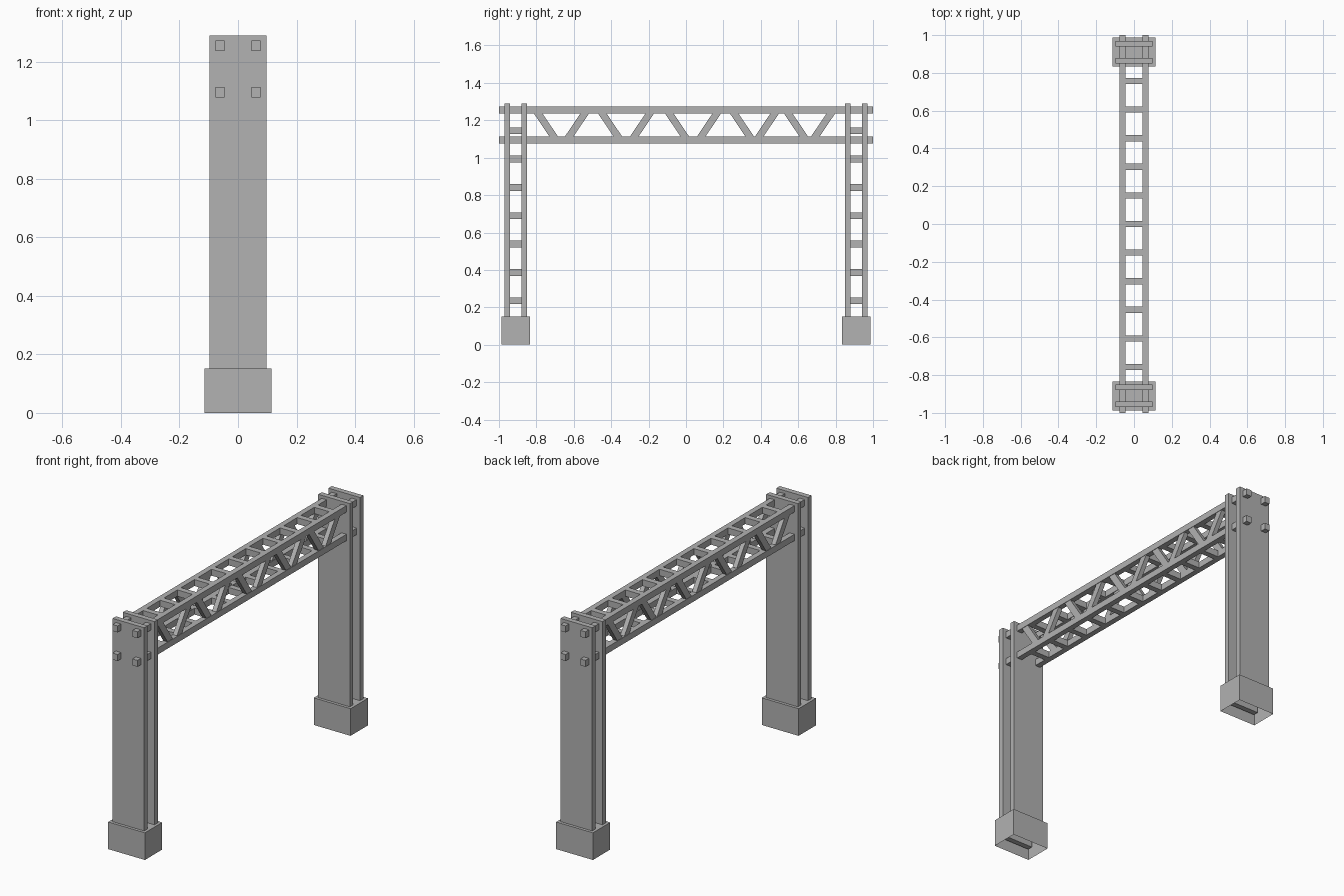
import bpy
import bmesh
from math import atan2
from mathutils import Matrix, Vector

cube = bpy.data.objects.get("Cube")
if cube:
    bpy.data.objects.remove(cube, do_unlink=True)

steel = bpy.data.materials.new("grey steel")
steel.use_nodes = True
grey = (0.445, 0.445, 0.445, 1)
steel.diffuse_color = grey
steel.node_tree.nodes["Principled BSDF"].inputs["Base Color"].default_value = grey


def make_boxes(name, boxes, open_bottom=False):
    """One object from (centre, size, tilt about x) boxes."""
    bm = bmesh.new()
    for centre, size, tilt in boxes:
        matrix = (Matrix.Translation(centre) @ Matrix.Rotation(tilt, 4, "X")
                  @ Matrix.Diagonal((*size, 1)))
        bmesh.ops.create_cube(bm, size=1, matrix=matrix)
    if open_bottom:
        bm.normal_update()
        down = [f for f in bm.faces if f.normal.z < -0.9]
        bmesh.ops.delete(bm, geom=down, context="FACES_ONLY")
    mesh = bpy.data.meshes.new(name)
    bm.to_mesh(mesh)
    bm.free()
    mesh.materials.append(steel)
    obj = bpy.data.objects.new(name, mesh)
    bpy.context.collection.objects.link(obj)
    return obj


COLUMN_Y = 0.91
BEAM_X = 0.0615
BEAM_Z = (1.095, 1.255)
BAR = 0.036
PITCH = 0.1515

# Columns: hollow footing, two wide plates and the rungs between them
for side, label in ((-1, "front"), (1, "back")):
    y = side * COLUMN_Y
    make_boxes(label + "_footing", [((0, y, 0.076), (0.228, 0.153, 0.152), 0)],
               open_bottom=True)
    for offset, place in ((-0.045, "inner"), (0.045, "outer")):
        make_boxes(f"{label}_{place}_plate",
                   [((0, y + side * offset, 0.67), (0.196, 0.03, 1.24), 0)])
    make_boxes(label + "_column_rungs",
               [((0, y, 0.235 + i * PITCH), (0.092, 0.06, BAR), 0) for i in range(7)])

# Four long beams through the columns
for x, side in ((-BEAM_X, "right"), (BEAM_X, "left")):
    for z, level in zip(BEAM_Z, ("lower", "upper")):
        make_boxes(f"{side}_{level}_beam", [((x, 0, z), (0.031, 2, BAR), 0)])

# Cross bars tying the left and right beams
for z, level in zip(BEAM_Z, ("lower", "upper")):
    make_boxes(level + "_cross_bars",
               [((0, i * PITCH, z), (0.092, 0.033, BAR), 0) for i in range(-5, 6)])

# Zigzag braces on both sides of the truss
lean = atan2(0.083, 0.123)
brace_y = (-0.749, -0.583, -0.406, -0.235, -0.048, 0.123, 0.299, 0.433, 0.588, 0.733)
for x, side in ((-BEAM_X, "right"), (BEAM_X, "left")):
    make_boxes(side + "_braces",
               [((x, y, sum(BEAM_Z) / 2), (0.026, 0.038, 0.17), lean if i % 2 == 0 else -lean)
                for i, y in enumerate(brace_y)])
